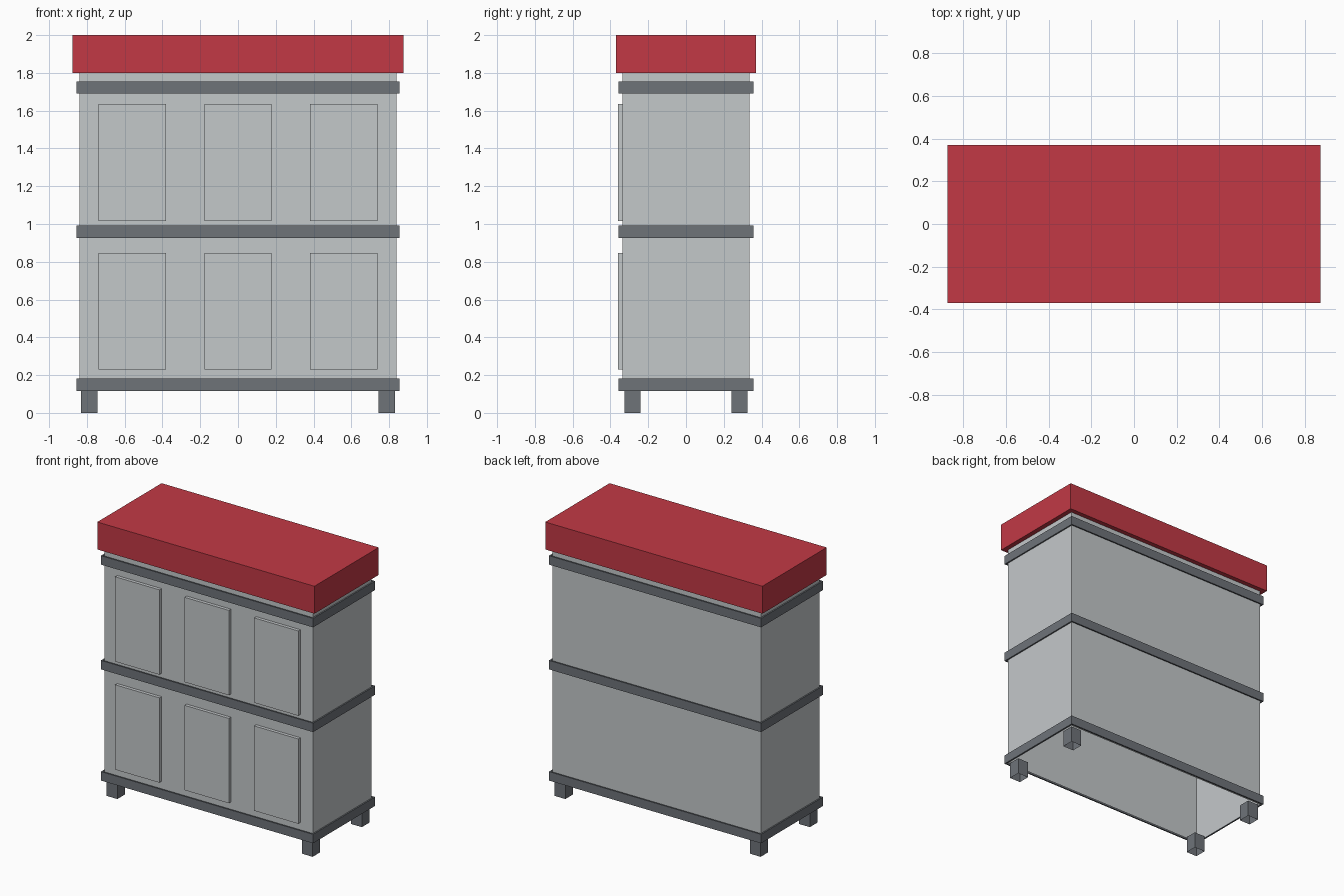
import bpy, bmesh

cube = bpy.data.objects.get("Cube")
if cube:
    bpy.data.objects.remove(cube, do_unlink=True)


def linear(c):
    c /= 255
    return c / 12.92 if c <= 0.04045 else ((c + 0.055) / 1.055) ** 2.4


def material(name, *rgb):
    colour = [linear(c) for c in rgb] + [1]
    mat = bpy.data.materials.new(name)
    mat.use_nodes = True
    mat.diffuse_color = colour
    mat.node_tree.nodes["Principled BSDF"].inputs["Base Color"].default_value = colour
    return mat


light_grey = material("light grey", 196, 200, 202)
dark_grey = material("dark grey", 110, 115, 121)
red = material("red", 194, 57, 69)


def box(name, mat, low, high, open_ends=()):
    """Box between two corners; open_ends lists the z directions left without a face."""
    bm = bmesh.new()
    bmesh.ops.create_cube(bm, size=1)
    for v in bm.verts:
        v.co = [h if c > 0 else l for c, l, h in zip(v.co, low, high)]
    bm.normal_update()
    gone = [f for f in bm.faces if round(f.normal.z) in open_ends and round(f.normal.z)]
    bmesh.ops.delete(bm, geom=gone, context="FACES")
    mesh = bpy.data.meshes.new(name)
    bm.to_mesh(mesh)
    bm.free()
    mesh.materials.append(mat)
    obj = bpy.data.objects.new(name, mesh)
    bpy.context.collection.objects.link(obj)
    return obj


# Hollow cabinet body, open underneath, and its lid
box("cabinet_body", light_grey, (-0.84, -0.336, 0.118), (0.84, 0.336, 1.8), (-1,))
box("lid", red, (-0.875, -0.37, 1.8), (0.875, 0.37, 2))

# Trim bands: rings that wrap the body
for name, z, top in (("base", 0.117, 0.182), ("middle", 0.927, 0.992), ("upper", 1.69, 1.755)):
    band = box(name + "_band", dark_grey, (-0.855, -0.357, z), (0.855, 0.357, top), (-1, 1))
    ring = band.modifiers.new("thickness", "SOLIDIFY")
    ring.thickness = 0.014
    ring.offset = -1

# Two rows of three raised door panels
for row, z in (("lower", 0.229), ("upper", 1.016)):
    for side, x in (("right", -0.56), ("centre", 0), ("left", 0.56)):
        box(f"{row}_{side}_door", light_grey,
            (x - 0.178, -0.36, z), (x + 0.178, -0.336, z + 0.618))

# Four short feet
for x_side, x in (("right", -0.787), ("left", 0.787)):
    for y_side, y in (("front", -0.283), ("back", 0.283)):
        box(f"{y_side}_{x_side}_foot", dark_grey,
            (x - 0.043, y - 0.043, 0), (x + 0.043, y + 0.043, 0.118), (-1,))
